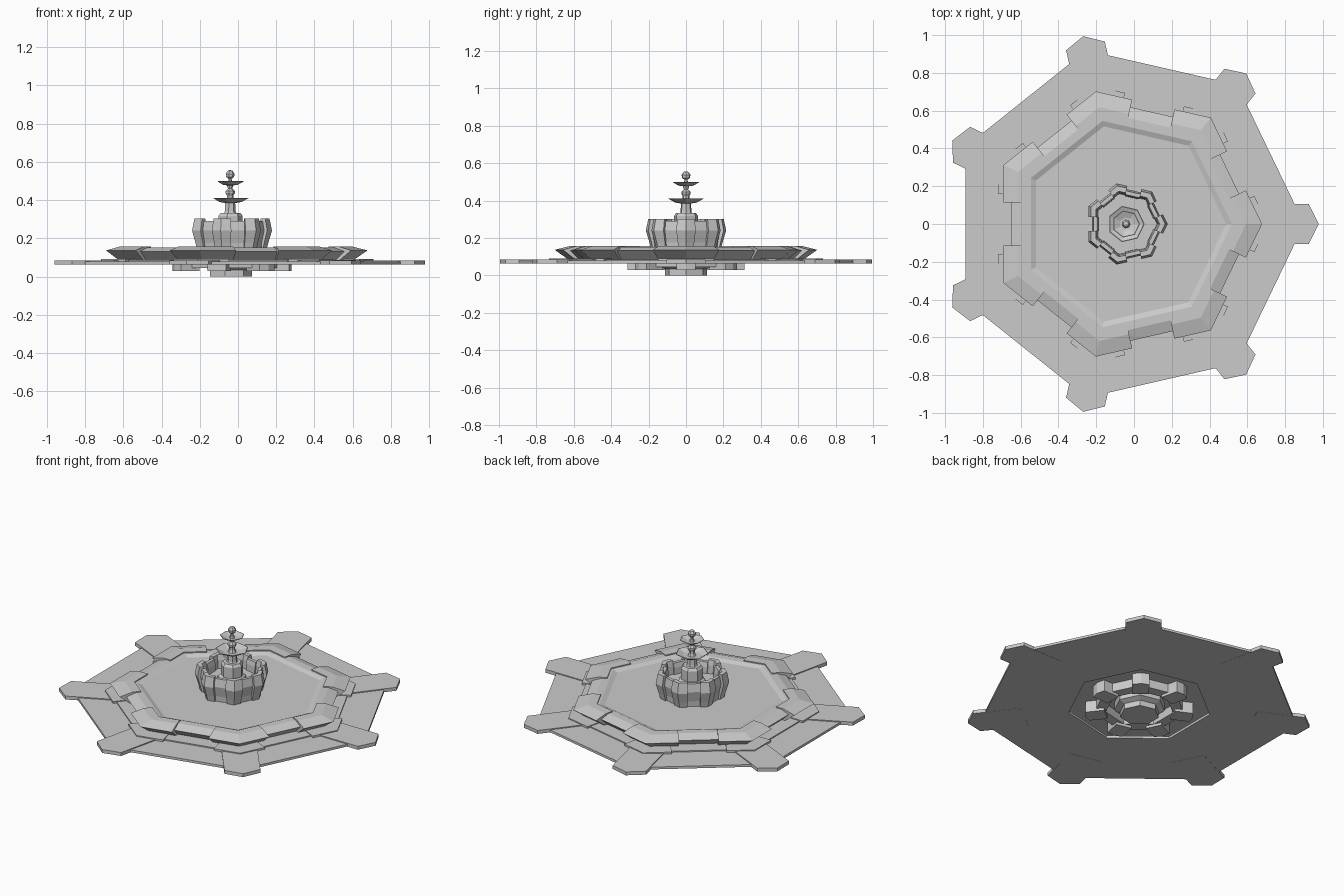
import bpy, bmesh
from math import sin, cos, pi

if "Cube" in bpy.data.objects:
    bpy.data.objects.remove(bpy.data.objects["Cube"])

N = 7
CX = -0.042          # heptagon centre, so that the bounding box is centred
H = pi / N


def finish(bm, name):
    bmesh.ops.recalc_face_normals(bm, faces=bm.faces)
    me = bpy.data.meshes.new(name)
    bm.to_mesh(me)
    bm.free()
    ob = bpy.data.objects.new(name, me)
    ob.location.x = CX
    bpy.context.collection.objects.link(ob)
    return ob


def bridge(bm, rings, closed):
    """Skin a list of closed cross-sections; cap the ends if the path is open."""
    k = len(rings[0])
    m = len(rings)
    for i in range(m if closed else m - 1):
        a, b = rings[i], rings[(i + 1) % m]
        for j in range(k):
            bm.faces.new((a[j], a[(j + 1) % k], b[(j + 1) % k], b[j]))
    if not closed:
        bm.faces.new(rings[0])
        bm.faces.new(rings[-1])


def ring(name, prof):
    """Closed (radius, z) section swept round the heptagon."""
    bm = bmesh.new()
    rings = [[bm.verts.new((r * cos(2 * H * i), r * sin(2 * H * i), z)) for r, z in prof]
             for i in range(N)]
    bridge(bm, rings, True)
    return finish(bm, name)


def turned(name, prof):
    """Solid seven-sided turning from an open (radius, z) profile."""
    bm = bmesh.new()
    rings = [[bm.verts.new((r * cos(2 * H * i), r * sin(2 * H * i), z)) for i in range(N)]
             for r, z in prof]
    bridge(bm, rings, False)
    return finish(bm, name)


def on_edge(a, r, z, t):
    """Point on the heptagon edge facing angle a, at sideways offset t."""
    p = r * cos(H)
    return (p * cos(a) - t * sin(a), p * sin(a) + t * cos(a), z)


def corners(name, prof, t):
    """Mitred pieces round every corner, each end stopping t from the edge middle."""
    bm = bmesh.new()
    for i in range(N):
        v = 2 * H * i
        st = [[on_edge(v - H, r, z, t) for r, z in prof],
              [(r * cos(v), r * sin(v), z) for r, z in prof],
              [on_edge(v + H, r, z, -t) for r, z in prof]]
        bridge(bm, [[bm.verts.new(p) for p in s] for s in st], False)
    return finish(bm, name)


def middles(name, prof, t):
    """Straight pieces in the middle of every edge."""
    bm = bmesh.new()
    for i in range(N):
        a = 2 * H * i + H
        bridge(bm, [[bm.verts.new(on_edge(a, r, z, s)) for r, z in prof]
                    for s in (-t, t)], False)
    return finish(bm, name)


def spokes(name, outline, z0, z1):
    """Flat plates pointing at every corner."""
    bm = bmesh.new()
    for i in range(N):
        c, s = cos(2 * H * i), sin(2 * H * i)
        bridge(bm, [[bm.verts.new((x * c - y * s, x * s + y * c, z)) for x, y in outline]
                    for z in (z0, z1)], False)
    return finish(bm, name)


# Base plate and corner tabs
ring("base_plate", [(.42, .064), (.943, .064), (.943, .079), (.42, .079)])
spokes("corner_tabs", [(.68, -.105), (.967, -.105), (1.02, 0), (.967, .105), (.68, .105)],
       .063, .085)

# Low step and corner feet under the pool wall
ring("wall_step", [(.5, .078), (.725, .078), (.725, .086), (.5, .086)])
corners("wall_feet", [(.6, .078), (.75, .078), (.75, .091), (.6, .091)], .16)

# Pool wall: heavy corners, recessed middles
corners("wall_corners", [(.575, .085), (.645, .085), (.72, .137), (.635, .158), (.575, .158)], .115)
middles("wall_middles", [(.575, .085), (.62, .085), (.675, .132), (.61, .152), (.575, .152)], .115)
ring("inner_lip", [(.53, .1), (.58, .1), (.58, .152), (.56, .152), (.53, .141)])
turned("pool_floor", [(.56, .1), (.56, .141)])

# Upper bowl, same construction as the wall
corners("bowl_corners", [(.16, .135), (.19, .135), (.2, .175), (.22, .24), (.207, .303), (.178, .303), (.17, .27)], .038)
middles("bowl_middles", [(.155, .135), (.18, .135), (.183, .175), (.2, .24), (.19, .29), (.168, .29), (.16, .26)], .038)
turned("bowl_floor", [(.165, .135), (.165, .22)])

# Centre pedestal, column, and finial
turned("pedestal", [(.085, .21), (.085, .235), (.066, .25), (.066, .318), (.055, .333), (.03, .333)])
turned("column", [(.035, .33), (.03, .34), (.027, .39), (.018, .41), (.018, .425),
                  (.026, .437), (.026, .447), (.012, .46), (.018, .478), (.01, .5),
                  (.009, .512), (.022, .522), (.024, .538), (.014, .553), (.004, .557)])

# Two shallow dishes
turned("lower_dish", [(.03, .385), (.06, .39), (.098, .411), (.094, .412), (.055, .397), (.02, .394)])
turned("upper_dish", [(.018, .477), (.04, .48), (.073, .498), (.07, .499), (.036, .486), (.01, .484)])

# Underside: hub, ring and corner blocks
turned("under_hub", [(.115, 0), (.115, .035), (.15, .05), (.15, .101)])
ring("under_ring", [(.2, .045), (.27, .045), (.27, .101), (.2, .101)])
spokes("under_blocks", [(.2, -.05), (.31, -.05), (.322, 0), (.31, .05), (.2, .05)], .028, .101)
